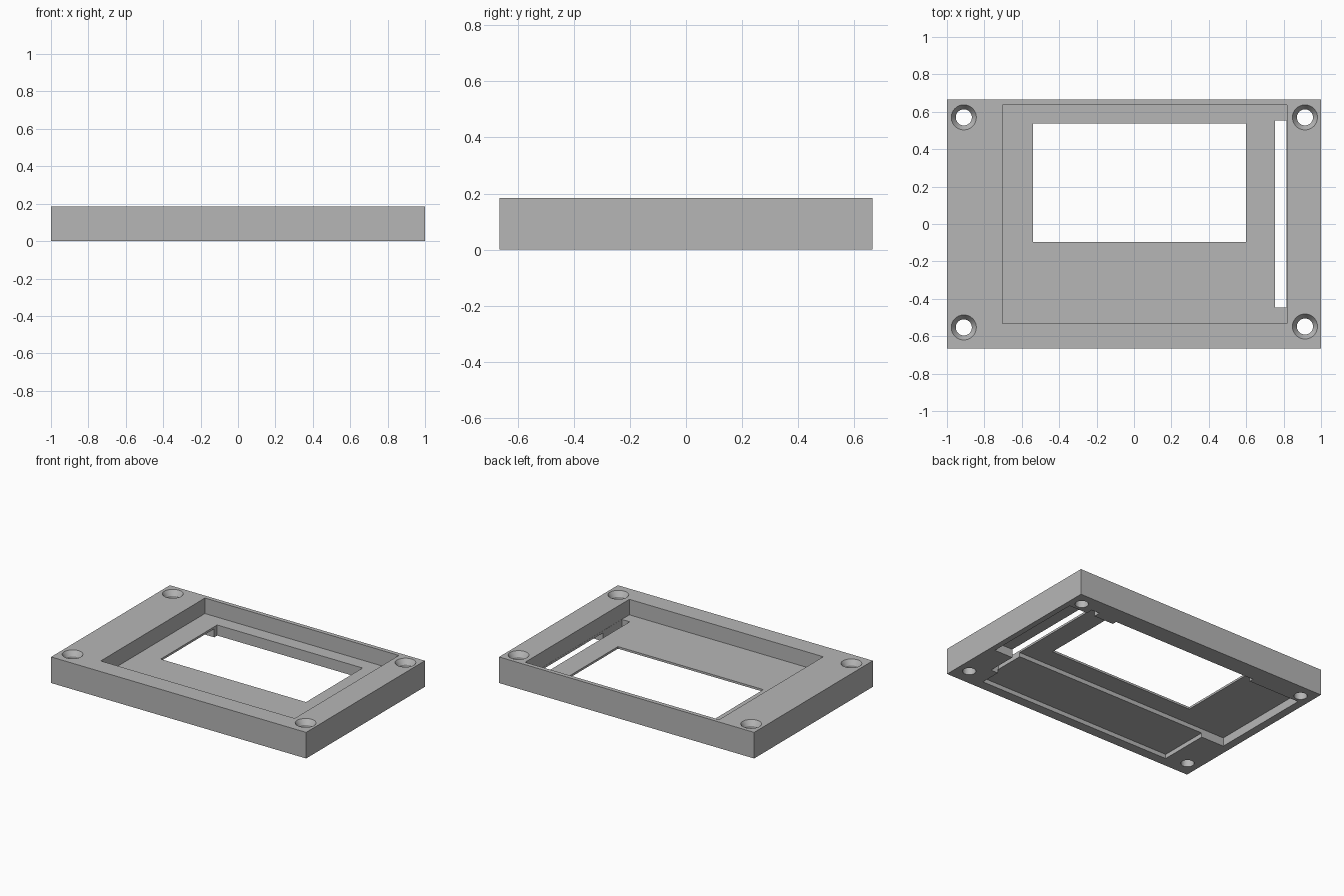
import bpy
import bmesh
from mathutils import Matrix, Vector

cube = bpy.data.objects.get("Cube")
if cube:
    bpy.data.objects.remove(cube, do_unlink=True)

HEIGHT = 0.185
OVER = 0.05            # how far cutters reach past the surface
POCKET_FLOOR = 0.075   # upper side of the thin web
RECESS_ROOF = 0.06     # lower side of the thin web
SHALLOW_ROOF = 0.03

grey = bpy.data.materials.new("plain grey")
grey.use_nodes = True
grey.diffuse_color = (0.47, 0.47, 0.47, 1)
grey.node_tree.nodes["Principled BSDF"].inputs["Base Color"].default_value = grey.diffuse_color


def make_object(name, bm):
    mesh = bpy.data.meshes.new(name)
    bm.to_mesh(mesh)
    bm.free()
    mesh.materials.append(grey)
    obj = bpy.data.objects.new(name, mesh)
    bpy.context.collection.objects.link(obj)
    return obj


def box(name, x0, x1, y0, y1, z0, z1):
    low, high = Vector((x0, y0, z0)), Vector((x1, y1, z1))
    bm = bmesh.new()
    place = Matrix.Translation((low + high) / 2) @ Matrix.Diagonal((*(high - low), 1))
    bmesh.ops.create_cube(bm, size=1, matrix=place)
    return make_object(name, bm)


def cone(name, x, y, z0, z1, r0, r1):
    bm = bmesh.new()
    bmesh.ops.create_cone(bm, cap_ends=True, segments=48, radius1=r0, radius2=r1,
                          depth=z1 - z0, matrix=Matrix.Translation((x, y, (z0 + z1) / 2)))
    return make_object(name, bm)


def carve(target, cutter):
    cutter.hide_render = True
    mod = target.modifiers.new(cutter.name, 'BOOLEAN')
    mod.operation = 'DIFFERENCE'
    mod.solver = 'EXACT'
    mod.object = cutter
    bpy.context.view_layer.objects.active = target
    bpy.ops.object.modifier_apply(modifier=mod.name)
    bpy.data.objects.remove(cutter, do_unlink=True)


# Solid bezel block
frame = box("bezel_frame", -1, 1, -0.665, 0.665, 0, HEIGHT)

# Upper pocket, window and side slot
carve(frame, box("upper_pocket", -0.704, 0.817, -0.532, 0.635, POCKET_FLOOR, HEIGHT + OVER))
carve(frame, box("window", -0.54, 0.6, -0.095, 0.538, -OVER, HEIGHT + OVER))
carve(frame, box("side_slot", 0.754, 0.816, -0.447, 0.554, -OVER, HEIGHT - OVER))

# Stepped recesses in the underside
carve(frame, box("deep_recess", -0.943, 0.96, -0.237, 0.505, -OVER, RECESS_ROOF))
carve(frame, box("shallow_recess", -0.763, 0.76, -0.595, -0.2, -OVER, SHALLOW_ROOF))

# Countersunk screw holes in the corners
SINK, WIDE, NARROW = 0.035, 0.067, 0.043
for x, y in ((-0.91, 0.57), (0.914, 0.57), (-0.91, -0.553), (0.914, -0.548)):
    carve(frame, cone("screw_hole", x, y, -OVER, HEIGHT + OVER, NARROW, NARROW))
    # the taper continues above the face so that it is WIDE exactly at the top
    flare = WIDE + (WIDE - NARROW)
    carve(frame, cone("countersink", x, y, HEIGHT - SINK, HEIGHT + SINK, NARROW, flare))

# Smooth hole walls, sharp edges elsewhere
bpy.ops.object.select_all(action='DESELECT')
frame.select_set(True)
bpy.context.view_layer.objects.active = frame
bpy.ops.object.shade_smooth_by_angle(angle=0.5)
